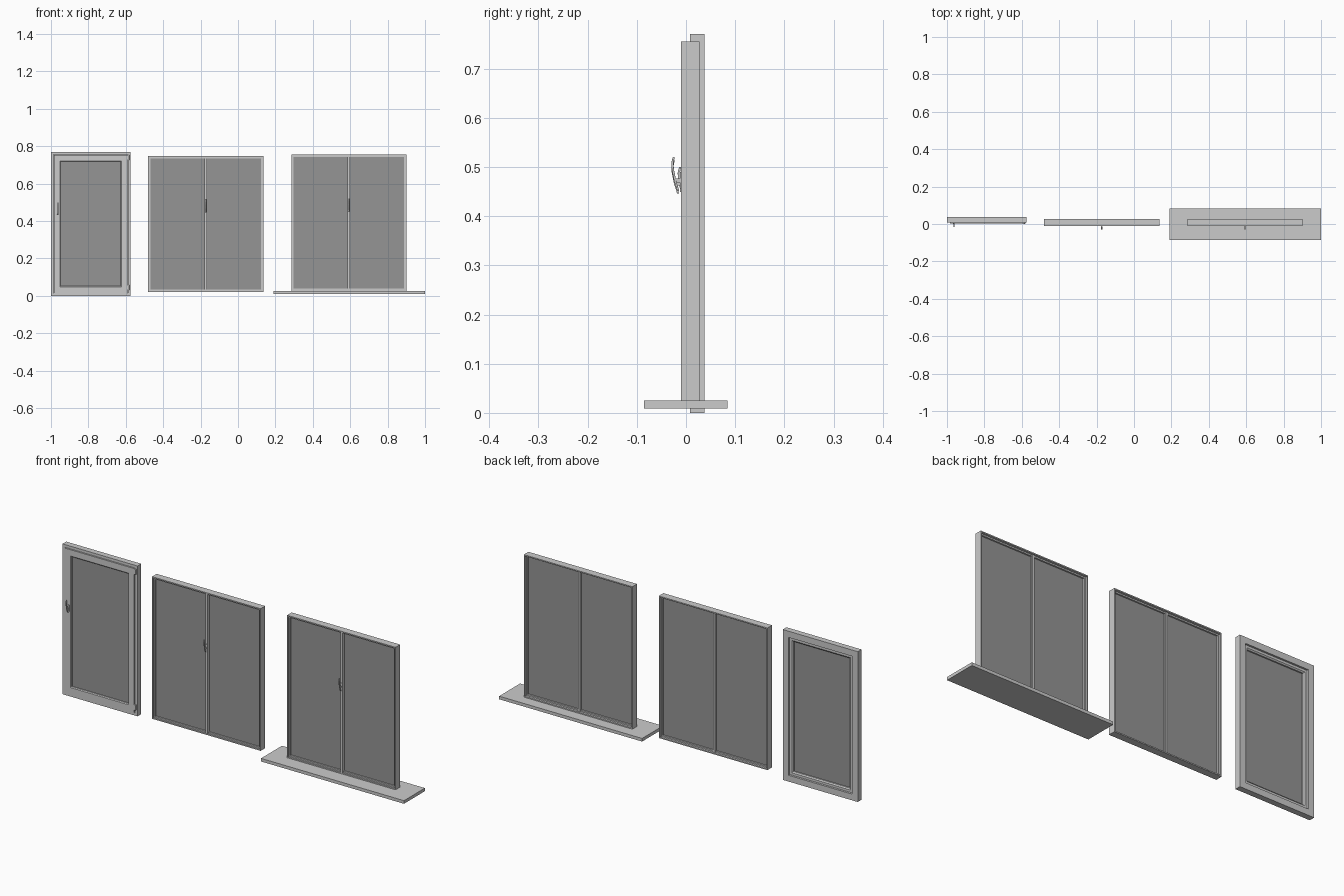
import bpy, bmesh, math

if "Cube" in bpy.data.objects:
    bpy.data.objects.remove(bpy.data.objects["Cube"])

glass_mat = bpy.data.materials.new("dark_glass")
glass_mat.diffuse_color = (0.3, 0.3, 0.3, 1)
glass_mat.use_nodes = True
glass_mat.node_tree.nodes["Principled BSDF"].inputs["Base Color"].default_value = glass_mat.diffuse_color


def finish(name, bm, bevel=0.0, mat=None):
    bmesh.ops.recalc_face_normals(bm, faces=bm.faces)
    me = bpy.data.meshes.new(name)
    bm.to_mesh(me)
    bm.free()
    ob = bpy.data.objects.new(name, me)
    bpy.context.collection.objects.link(ob)
    if bevel:
        m = ob.modifiers.new("edge", 'BEVEL')
        m.width, m.segments = bevel, 2
    if mat:
        me.materials.append(mat)
    return ob


def box(name, x0, x1, y0, y1, z0, z1, bevel=0.0, mat=None):
    bm = bmesh.new()
    bmesh.ops.create_cube(bm, size=1)
    for v in bm.verts:
        v.co = ((x0 + x1) / 2 + v.co.x * (x1 - x0),
                (y0 + y1) / 2 + v.co.y * (y1 - y0),
                (z0 + z1) / 2 + v.co.z * (z1 - z0))
    return finish(name, bm, bevel, mat)


def frame(name, x0, x1, z0, z1, profile):
    """Mitred rectangular frame; profile is a closed loop of (inset, y)."""
    bm = bmesh.new()
    rings = []
    for i, y in profile:
        rings.append([bm.verts.new(c) for c in (
            (x0 + i, y, z0 + i), (x1 - i, y, z0 + i),
            (x1 - i, y, z1 - i), (x0 + i, y, z1 - i))])
    for a, b in zip(rings, rings[1:] + rings[:1]):
        for k in range(4):
            n = (k + 1) % 4
            bm.faces.new((a[k], a[n], b[n], b[k]))
    return finish(name, bm)


def rect(w, y0, y1):
    return [(0, y0), (w, y0), (w, y1), (0, y1)]


def prism(name, x0, x1, pts, bevel=0.0):
    """Side profile of (y, z) points extruded along x."""
    bm = bmesh.new()
    f = bm.faces.new([bm.verts.new((x0, y, z)) for y, z in pts])
    r = bmesh.ops.extrude_face_region(bm, geom=[f])
    for v in r["geom"]:
        if isinstance(v, bmesh.types.BMVert):
            v.co.x = x1
    return finish(name, bm, bevel)


def handle(prefix, x, y, z):
    """Curved lever on a small plate; y is the mounting surface, z the bottom."""
    outer = [(-0.009, 0), (-0.0155, 0.02), (-0.020, 0.043), (-0.021, 0.056), (-0.018, 0.068)]
    inner = [(-0.014, 0.068), (-0.0165, 0.055), (-0.0155, 0.043), (-0.011, 0.02), (-0.005, 0)]
    prism(prefix + "_handle_lever", x - 0.003, x + 0.003,
          [(y + a, z + b) for a, b in outer + inner], 0.0008)
    box(prefix + "_handle_post", x - 0.0025, x + 0.0025, y - 0.0135, y, z + 0.016, z + 0.024)
    box(prefix + "_handle_plate", x - 0.0045, x + 0.0045, y - 0.003, y + 0.001,
        z + 0.004, z + 0.038, 0.001)


# Hinged window: outer frame with rebate, opening sash, glass
frame("casement_outer_frame", -1.0, -0.575, 0.0, 0.77,
      [(0, 0.008), (0.014, 0.008), (0.014, 0.024), (0.032, 0.024), (0.032, 0.038), (0, 0.038)])
frame("casement_sash", -0.984, -0.591, 0.016, 0.754,
      [(0, 0.004), (0.032, 0.004), (0.036, 0.008), (0.036, 0.026), (0.030, 0.031),
       (0.018, 0.031), (0.018, 0.022), (0, 0.022)])
box("casement_glass", -0.95, -0.625, 0.014, 0.019, 0.05, 0.72, 0, glass_mat)
for i, z in enumerate((0.03, 0.725)):
    box(f"casement_hinge_{i}", -0.592, -0.581, 0.001, 0.012, z, z + 0.028, 0.002)
handle("casement", -0.963, 0.004, 0.432)


def sliding(prefix, x0, x1, z0, z1, hz):
    """Two-pane sliding window."""
    frame(prefix + "_outer_frame", x0, x1, z0, z1, rect(0.006, -0.01, 0.027))
    xc = (x0 + x1) / 2
    for side, a, b in (("left", x0 + 0.006, xc), ("right", xc, x1 - 0.006)):
        frame(f"{prefix}_{side}_sash", a, b, z0 + 0.006, z1 - 0.006, rect(0.007, -0.003, 0.016))
        box(f"{prefix}_{side}_glass", a + 0.005, b - 0.005, 0.004, 0.008,
            z0 + 0.011, z1 - 0.011, 0, glass_mat)
    box(prefix + "_meeting_stile", xc - 0.0065, xc + 0.0065, -0.009, 0.020, z0 + 0.006, z1 - 0.006)
    handle(prefix, xc, -0.009, hz)


sliding("slider", -0.48, 0.135, 0.02, 0.748, 0.446)
sliding("sill_slider", 0.285, 0.90, 0.025, 0.755, 0.452)
# Sill board under the right-hand window
box("window_sill", 0.19, 1.0, -0.085, 0.084, 0.009, 0.025)
